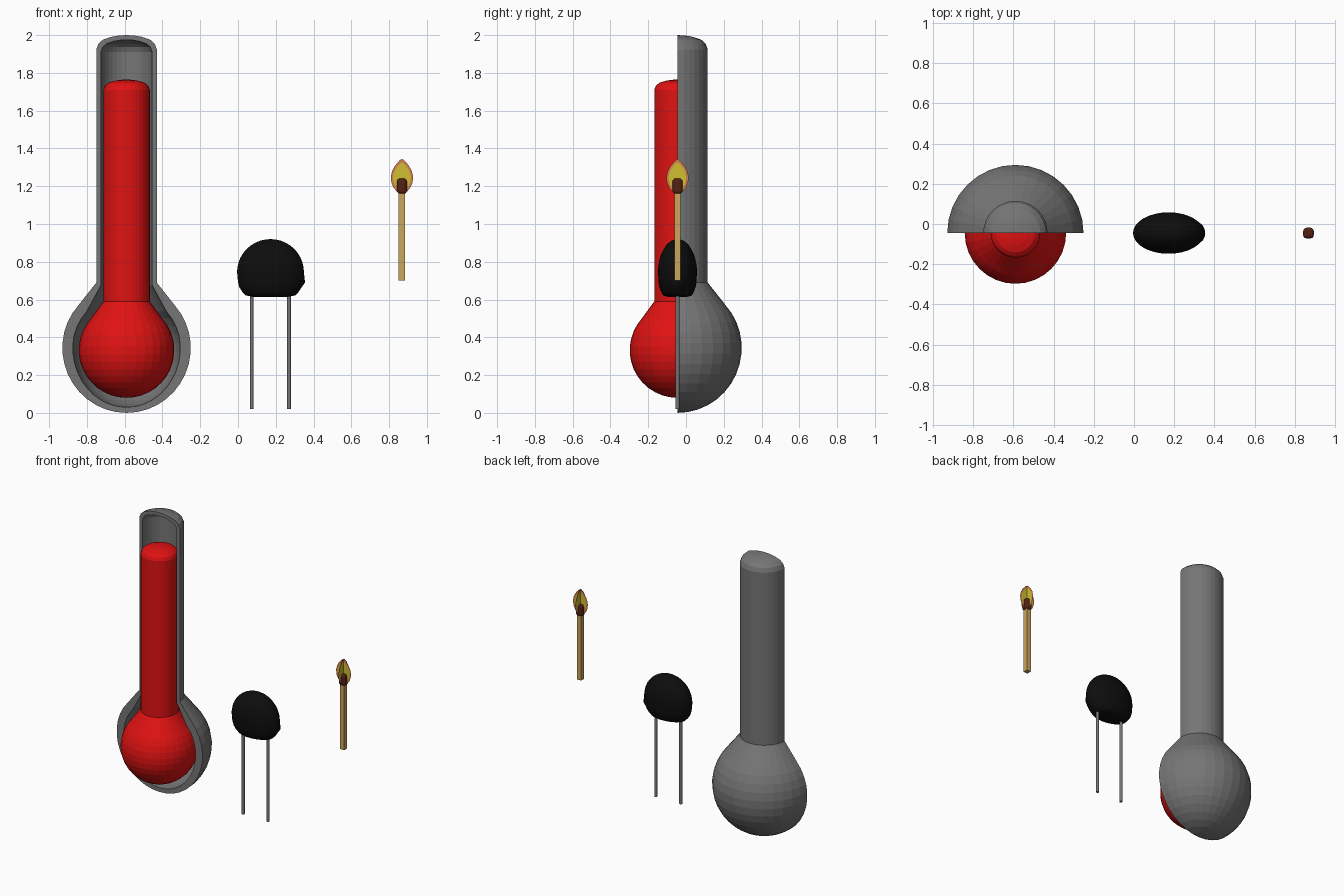
import bpy, bmesh, math

if "Cube" in bpy.data.objects:
    bpy.data.objects.remove(bpy.data.objects["Cube"])

CY = -0.045          # shared depth of all parts
TX = -0.59           # thermometer axis


def material(name, r, g, b):
    m = bpy.data.materials.new(name)
    m.diffuse_color = (r, g, b, 1)
    m.use_nodes = True
    m.node_tree.nodes["Principled BSDF"].inputs["Base Color"].default_value = m.diffuse_color
    return m


GREY = material("grey", 0.18, 0.18, 0.18)
RED = material("red", 0.75, 0.006, 0.006)
BLACK = material("black", 0.004, 0.004, 0.004)
TAN = material("wood_tan", 0.60, 0.38, 0.11)
BROWN = material("dark_brown", 0.09, 0.015, 0.006)
ORANGE = material("flame_orange", 0.68, 0.22, 0.08)
YELLOW = material("flame_yellow", 0.62, 0.52, 0.03)


def finish(bm, name, mats, recalc=True):
    bmesh.ops.remove_doubles(bm, verts=bm.verts, dist=1e-5)
    if recalc:
        bmesh.ops.recalc_face_normals(bm, faces=bm.faces)
    me = bpy.data.meshes.new(name)
    bm.to_mesh(me)
    bm.free()
    for m in mats:
        me.materials.append(m)
    ob = bpy.data.objects.new(name, me)
    bpy.context.collection.objects.link(ob)
    return ob


def quad(bm, vs):
    """Face from a loop, merging points that meet on the axis."""
    out = []
    for v in vs:
        if all((v.co - o.co).length > 1e-6 for o in out):
            out.append(v)
    if len(out) > 2:
        bm.faces.new(out)


def lathe(bm, prof, seg, x, y, sweep=2 * math.pi, sx=1, sy=1):
    """Revolve (radius, z) points about a vertical axis; returns vertex columns."""
    cols = []
    for i in range(seg + 1):
        a = sweep * i / seg
        cols.append([bm.verts.new((x + r * sx * math.cos(a), y + r * sy * math.sin(a), z))
                     for r, z in prof])
    for a, b in zip(cols, cols[1:]):
        for j in range(len(prof) - 1):
            quad(bm, [a[j], b[j], b[j + 1], a[j + 1]])
    return cols


def bulb_tube(r, cz, depth, neck, tube, top, rim):
    """Bulb with a conical neck into a tube with a shallow domed end."""
    pts = []
    for i in range(15):
        t = math.radians(-90 + 132 * i / 14)
        pts.append((r * math.cos(t), cz + (depth if t < 0 else r) * math.sin(t)))
    pts[0] = (0, cz - depth)
    pts.append((tube, neck))
    for f, h in ((1, 0), (0.93, 0.4), (0.78, 0.68), (0.5, 0.88), (0.25, 0.97), (0, 1)):
        pts.append((tube * f, rim + (top - rim) * h))
    return pts


# half glass shell: outer wall, inner wall and the cut rim between them
bm = bmesh.new()
outer = lathe(bm, bulb_tube(0.34, 0.345, 0.345, 0.69, 0.16, 2.0, 1.925), 16, TX, CY, math.pi)
inner = lathe(bm, bulb_tube(0.285, 0.345, 0.315, 0.675, 0.136, 1.975, 1.91), 16, TX, CY, math.pi)
for k in (0, -1):
    o, n = outer[k], inner[k]
    for j in range(len(o) - 1):
        quad(bm, [o[j], o[j + 1], n[j + 1], n[j]])
finish(bm, "glass_half_shell", [GREY])

# red liquid column and bulb
bm = bmesh.new()
lathe(bm, bulb_tube(0.253, 0.332, 0.252, 0.59, 0.123, 1.765, 1.71), 32, TX, CY)
finish(bm, "red_liquid", [RED])

# black sensor bead, flattened underneath with a small bump on its right side
bm = bmesh.new()
prof = [(0, 0.613), (0.5, 0.614), (0.74, 0.622), (0.84, 0.64), (0.93, 0.665), (0.97, 0.69)]
for i in range(11):
    t = math.radians(9 * i)
    prof.append((math.cos(t) if i < 10 else 0, 0.745 + 0.175 * math.sin(t)))
lathe(bm, prof, 32, 0.172, CY, sx=0.177, sy=0.103)
for v in bm.verts:
    if abs(v.co.z - 0.69) < 0.001 and v.co.x > 0.33:
        v.co.x += 0.011
bead = finish(bm, "sensor_bead", [BLACK])
for p in bead.data.polygons:
    p.use_smooth = True

# two wire legs
for side, x in (("left", 0.073), ("right", 0.270)):
    bm = bmesh.new()
    lathe(bm, [(0, 0.02), (0.01, 0.02), (0.01, 0.63), (0, 0.63)], 12, x, CY)
    finish(bm, side + "_wire_leg", [GREY])

# square match stick
MX = 0.868
bm = bmesh.new()
bmesh.ops.create_cube(bm, size=1)
for v in bm.verts:
    v.co = (MX + v.co.x * 0.034, CY + v.co.y * 0.034, 0.945 + v.co.z * 0.49)
finish(bm, "match_stick", [TAN])

# rounded square match head
bm = bmesh.new()
bmesh.ops.create_cube(bm, size=1)
for v in bm.verts:
    v.co = (MX + v.co.x * 0.053, CY + v.co.y * 0.053, 1.2 + v.co.z * 0.082)
bmesh.ops.bevel(bm, geom=bm.edges[:], offset=0.017, segments=3, profile=0.5, affect='EDGES')
finish(bm, "match_head", [BROWN])

# flame: two crossed flat sheets, each with an orange border and yellow middle
HALF = [(0.028, 1.175), (0.045, 1.195), (0.056, 1.22), (0.059, 1.25),
        (0.052, 1.28), (0.036, 1.308), (0.014, 1.333)]
OUT = [(0, 1.165)] + HALF + [(0, 1.342)] + [(-w, z) for w, z in reversed(HALF)]
bm = bmesh.new()
for turned in (False, True):
    def ring(s):
        return [bm.verts.new((MX if turned else MX + w * s,
                              CY + w * s if turned else CY,
                              1.25 + (z - 1.25) * (s + 0.03))) for w, z in OUT]
    a, b = ring(1.0), ring(0.8)
    for i in range(len(a)):
        j = (i + 1) % len(a)
        bm.faces.new([a[i], a[j], b[j], b[i]])
    bm.faces.new(b).material_index = 1
finish(bm, "flame", [ORANGE, YELLOW], recalc=False)
